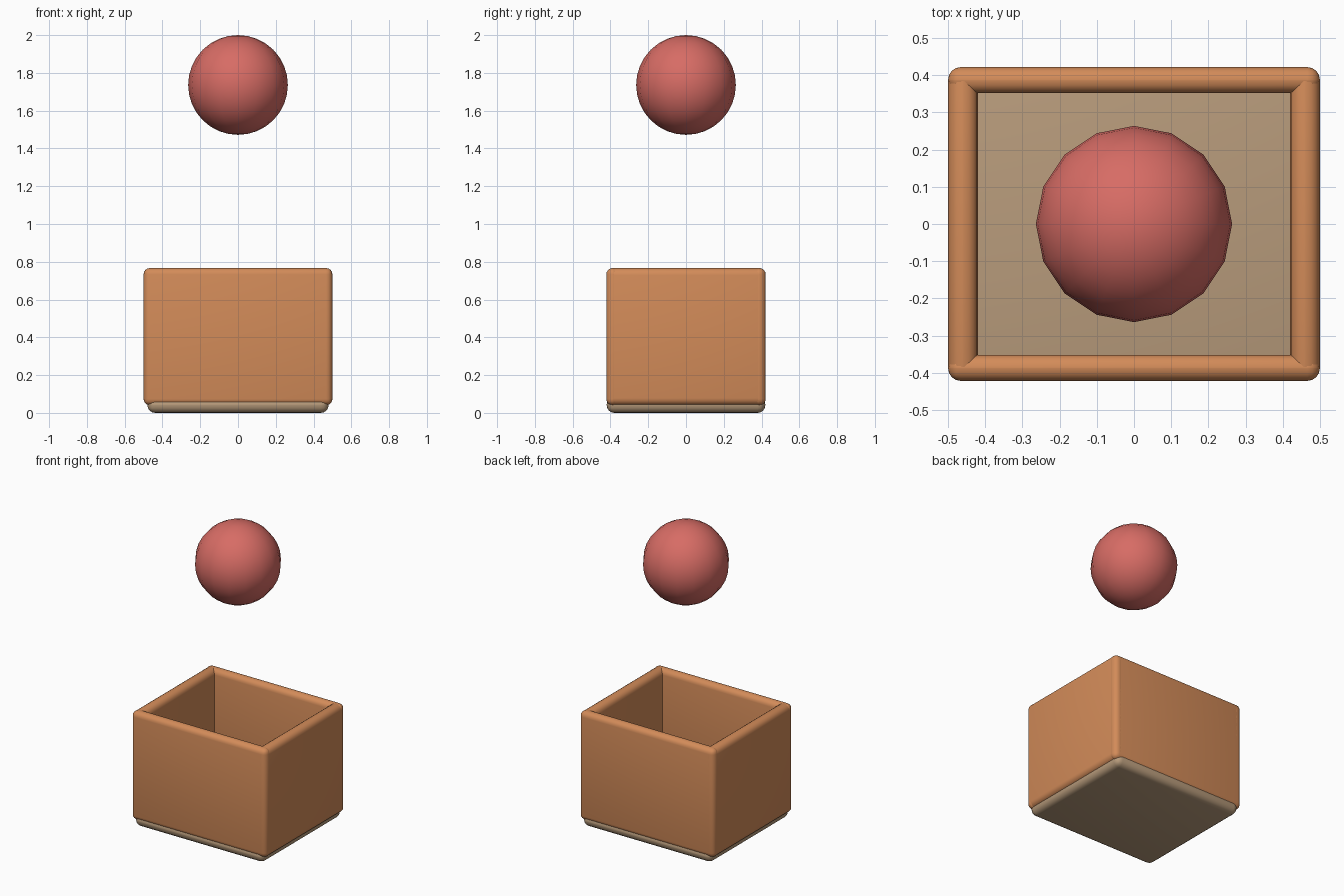
import bpy, bmesh, math
from mathutils import Vector

if "Cube" in bpy.data.objects:
    bpy.data.objects.remove(bpy.data.objects["Cube"])


def material(name, rgb):
    mat = bpy.data.materials.new(name)
    mat.diffuse_color = (*rgb, 1)
    mat.use_nodes = True
    mat.node_tree.nodes["Principled BSDF"].inputs["Base Color"].default_value = mat.diffuse_color
    return mat


orange = material("orange", (0.65, 0.26, 0.10))
tan = material("tan", (0.48, 0.33, 0.20))
red = material("red", (0.68, 0.15, 0.13))


def finish(obj, mat):
    obj.data.materials.append(mat)
    bpy.ops.object.select_all(action='DESELECT')
    obj.select_set(True)
    bpy.context.view_layer.objects.active = obj
    bpy.ops.object.shade_smooth_by_angle(angle=math.radians(35))


def rounded_box(name, low, high, radius, mat):
    low, high = Vector(low), Vector(high)
    size, centre = high - low, (low + high) / 2
    bm = bmesh.new()
    bmesh.ops.create_cube(bm, size=1)
    bmesh.ops.scale(bm, vec=size, verts=bm.verts)
    bmesh.ops.bevel(bm, geom=bm.edges[:], offset=radius, segments=4,
                    profile=0.5, affect='EDGES')
    mesh = bpy.data.meshes.new(name)
    bm.to_mesh(mesh)
    bm.free()
    obj = bpy.data.objects.new(name, mesh)
    obj.location = centre
    bpy.context.collection.objects.link(obj)
    finish(obj, mat)


X, Y = 0.5, 0.422          # outer half width and depth
BOTTOM, TOP = 0.04, 0.767  # wall heights

# Floor slab
rounded_box("floor", (-0.48, -0.42, 0), (0.48, 0.42, 0.085), 0.041, tan)

# Four walls overlapping at the corners
rounded_box("front_wall", (-X, -Y, BOTTOM), (X, -0.352, TOP), 0.034, orange)
rounded_box("back_wall", (-X, 0.352, BOTTOM), (X, Y, TOP), 0.034, orange)
rounded_box("left_wall", (-X, -Y, BOTTOM), (-0.42, Y, TOP), 0.038, orange)
rounded_box("right_wall", (0.42, -Y, BOTTOM), (X, Y, TOP), 0.038, orange)

# Ball floating above the box
bpy.ops.mesh.primitive_uv_sphere_add(segments=16, ring_count=16, radius=0.264,
                                     location=(0, 0, 1.736))
ball = bpy.context.object
ball.name = "ball"
finish(ball, red)
